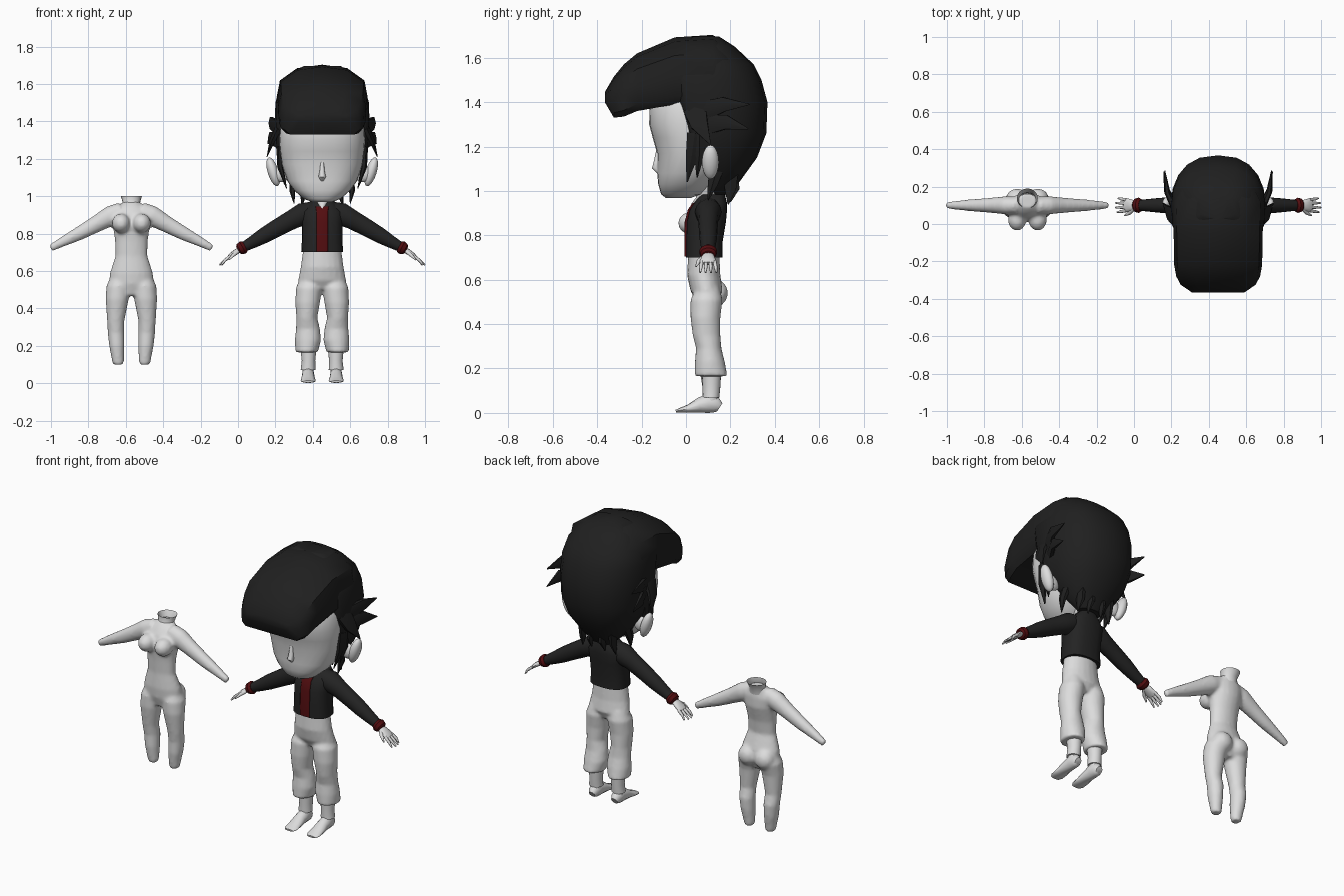
import bpy, bmesh, math
from mathutils import Vector, Matrix

def material(name, c):
    m = bpy.data.materials.new(name)
    m.diffuse_color = (*c, 1)
    return m

GREY = material("pale grey", (0.72, 0.72, 0.72))
HAIR = material("hair black", (0.014, 0.014, 0.014))
CLOTH = material("jacket black", (0.017, 0.017, 0.017))
RED = material("dark red", (0.085, 0.004, 0.005))
CX, MX = 0.45, -0.57          # centre lines of figure and mannequin

def loft(bm, rings, caps=True):
    vs = [[bm.verts.new(p) for p in r] for r in rings]
    n = len(vs[0])
    for a, b in zip(vs, vs[1:]):
        for i in range(n):
            j = (i + 1) % n
            bm.faces.new((a[i], a[j], b[j], b[i]))
    if caps:
        bm.faces.new(vs[0][::-1])
        bm.faces.new(vs[-1])

def rings_z(rows, cx, p=1.0, n=20):
    """rows of (z, y front, y back, half width, x offset); p < 1 is boxier"""
    out = []
    for row in rows:
        z, yf, yb, w = row[:4]
        ox = row[4] if len(row) > 4 else 0
        ring = []
        for i in range(n):
            a = 2 * math.pi * i / n
            c, s = math.cos(a), math.sin(a)
            ring.append((cx + ox + w * math.copysign(abs(c) ** p, c),
                         (yf + yb) / 2 + (yb - yf) / 2 * math.copysign(abs(s) ** p, s), z))
        out.append(ring)
    return out

def tube(bm, rows, ref=(0, 1, 0), n=10, caps=True):
    """rows of (point, radius along ref, other radius)"""
    pts = [Vector(r[0]) for r in rows]
    rings = []
    for i, (_, ru, rv) in enumerate(rows):
        d = (pts[min(i + 1, len(pts) - 1)] - pts[max(i - 1, 0)]).normalized()
        u = Vector(ref)
        u = (u - d * u.dot(d)).normalized()
        v = d.cross(u)
        rings.append([pts[i] + u * ru * math.cos(2 * math.pi * k / n)
                      + v * rv * math.sin(2 * math.pi * k / n) for k in range(n)])
    loft(bm, rings, caps)

def ball(bm, centre, radii, tilt=0):
    m = Matrix.Translation(centre) @ Matrix.Rotation(tilt, 4, 'Y') @ Matrix.Diagonal((*radii, 1))
    bmesh.ops.create_uvsphere(bm, u_segments=14, v_segments=10, radius=1, matrix=m)

def finish(bm, name, mat, angle=50, voxel=0, smooth=5):
    bmesh.ops.recalc_face_normals(bm, faces=bm.faces)
    me = bpy.data.meshes.new(name)
    bm.to_mesh(me)
    bm.free()
    me.materials.append(mat)
    ob = bpy.data.objects.new(name, me)
    bpy.context.collection.objects.link(ob)
    if voxel:
        r = ob.modifiers.new("blend", 'REMESH')
        r.mode, r.voxel_size, r.use_smooth_shade = 'VOXEL', voxel, True
        s = ob.modifiers.new("soften", 'SMOOTH')
        s.factor, s.iterations = 0.5, smooth
        return ob
    bpy.ops.object.select_all(action='DESELECT')
    ob.select_set(True)
    bpy.context.view_layer.objects.active = ob
    bpy.ops.object.shade_smooth_by_angle(angle=math.radians(angle))
    return ob

# ---------- mannequin body ----------
bm = bmesh.new()
loft(bm, rings_z([(0.47, 0.05, 0.14, 0.08), (0.53, 0.03, 0.165, 0.122), (0.59, 0.025, 0.16, 0.115),
                  (0.68, 0.03, 0.13, 0.086), (0.76, 0.025, 0.14, 0.088), (0.85, 0.015, 0.165, 0.1),
                  (0.91, 0.035, 0.165, 0.105), (0.945, 0.06, 0.16, 0.07), (0.97, 0.085, 0.165, 0.045)], MX))
for s in (1, -1):
    loft(bm, rings_z([(0.1, 0.075, 0.13, 0.03, s * .07), (0.2, 0.06, 0.15, 0.041, s * .078),
                      (0.27, 0.06, 0.155, 0.045, s * .082), (0.33, 0.05, 0.14, 0.046, s * .084),
                      (0.45, 0.03, 0.15, 0.062, s * .076), (0.52, 0.03, 0.17, 0.064, s * .07),
                      (0.57, 0.05, 0.15, 0.05, s * .06)], MX))
    tube(bm, [((MX + s * x, 0.1, z), r, r * 1.1) for x, z, r in
              ((0.05, 0.92, .045), (0.11, 0.895, .05), (0.18, 0.855, .042), (0.28, 0.80, .034),
               (0.36, 0.76, .026), (0.432, 0.722, .018))], n=14)
    ball(bm, (MX + s * 0.055, 0.025, 0.855), (0.05, 0.062, 0.052))
    ball(bm, (MX + s * 0.055, 0.135, 0.54), (0.06, 0.055, 0.06))
finish(bm, "mannequin_body", GREY, voxel=0.01)

bm = bmesh.new()                                   # open, flared neck
loft(bm, rings_z([(0.93, 0.065, 0.165, 0.055), (0.965, 0.085, 0.17, 0.046), (1.0, 0.085, 0.19, 0.056)], MX), False)
finish(bm, "mannequin_neck", GREY)

# ---------- trousers ----------
bm = bmesh.new()
loft(bm, rings_z([(0.5, 0.05, 0.14, 0.09), (0.55, 0.02, 0.165, 0.128), (0.62, 0.005, 0.155, 0.115),
                  (0.73, 0.01, 0.15, 0.1)], CX))
for s in (1, -1):
    loft(bm, rings_z([(0.165, 0.04, 0.187, 0.06, s * .083), (0.23, 0.04, 0.175, 0.07, s * .076),
                      (0.29, 0.045, 0.16, 0.064, s * .076), (0.35, 0.03, 0.155, 0.056, s * .082),
                      (0.43, 0.02, 0.155, 0.066, s * .078), (0.51, 0.02, 0.165, 0.07, s * .07),
                      (0.57, 0.05, 0.15, 0.055, s * .06)], CX))
finish(bm, "trousers", GREY, voxel=0.009, smooth=3)

for s in (1, -1):
    side = "left" if s > 0 else "right"
    # ---------- lower trouser cuffs and feet ----------
    bm = bmesh.new()
    loft(bm, rings_z([(0.07, 0.075, 0.15, 0.04, s * .075), (0.12, 0.075, 0.155, 0.036, s * .073),
                      (0.21, 0.07, 0.16, 0.045, s * .073)], CX))
    finish(bm, side + "_ankle_cuff", GREY)
    bm = bmesh.new()
    x = CX + s * 0.075
    tube(bm, [((x, y, z), w, h) for y, z, w, h in
              ((.152, .025, .02, .022), (.135, .036, .031, .036), (.1, .044, .033, .044), (.06, .034, .034, .034),
               (.01, .019, .039, .018), (-.025, .012, .04, .011), (-.046, .008, .028, .006))], ref=(1, 0, 0), n=12)
    loft(bm, rings_z([(0.03, 0.08, 0.145, 0.03), (0.1, 0.085, 0.145, 0.029)], x))
    finish(bm, side + "_foot", GREY)
    # ---------- sleeve, cuff, hand ----------
    P = lambda x, y, z: (CX + s * x, y, z)
    bm = bmesh.new()
    tube(bm, [(P(x, 0.1, z), r, q) for x, z, r, q in
              ((.04, .93, .05, .045), (.1, .905, .06, .062), (.16, .875, .046, .053), (.25, .825, .042, .047),
               (.31, .79, .04, .043), (.37, .755, .034, .034), (.425, .725, .028, .026))], n=14)
    finish(bm, side + "_sleeve", CLOTH)
    bm = bmesh.new()
    tube(bm, [(P(.412, .1, .732), .032, .03), (P(.425, .1, .725), .041, .037), (P(.443, .1, .716), .036, .031),
              (P(.45, .1, .712), .025, .02)], n=14)
    finish(bm, side + "_wrist_cuff", RED, 30)
    bm = bmesh.new()
    tube(bm, [(P(.43, .1, .72), .02, .014), (P(.46, .1, .702), .03, .015), (P(.485, .1, .685), .037, .013),
              (P(.5, .1, .673), .033, .009)], n=12)
    for k, tip in enumerate((.54, .55, .548, .535)):
        y = 0.071 + k * 0.0195
        tube(bm, [(P(.49, y, .68), .0085, .009), (P(.52, y * 1.15 - .015, .657), .008, .008),
                  (P(tip, y * 1.25 - .025, .632), .004, .004)], n=8)
    tube(bm, [(P(.45, .085, .705), .011, .011), (P(.475, .058, .685), .01, .01), (P(.5, .045, .66), .004, .004)],
         ref=(0, 0, 1), n=8)
    finish(bm, side + "_hand", GREY)

# ---------- jacket and shirt ----------
bm = bmesh.new()
loft(bm, rings_z([(0.7, 0.0, 0.165, 0.112), (0.77, 0.0, 0.165, 0.108), (0.86, 0.002, 0.18, 0.108),
                  (0.915, 0.015, 0.185, 0.112), (0.945, 0.035, 0.185, 0.09), (0.985, 0.065, 0.175, 0.055)], CX, 0.75))
finish(bm, "jacket", CLOTH)
bm = bmesh.new()
loft(bm, rings_z([(0.705, -0.007, 0.03, 0.031), (0.86, -0.006, 0.03, 0.031), (0.915, 0.008, 0.05, 0.031),
                  (0.945, 0.029, 0.06, 0.036)], CX, 0.3, 16))
finish(bm, "shirt_front", RED)
bm = bmesh.new()
loft(bm, rings_z([(0.915, 0.012, 0.05, 0.004), (0.945, 0.026, 0.13, 0.022), (0.97, 0.045, 0.15, 0.046),
                  (1.06, 0.05, 0.15, 0.05)], CX))
finish(bm, "neck", GREY)

# ---------- head, nose, ears ----------
bm = bmesh.new()
loft(bm, rings_z([(0.968, -0.09, 0.02, 0.05), (0.985, -0.112, 0.07, 0.098), (1.03, -0.125, 0.11, 0.15),
                  (1.08, -0.13, 0.15, 0.186), (1.17, -0.13, 0.19, 0.217), (1.24, -0.15, 0.2, 0.226),
                  (1.3, -0.166, 0.2, 0.23), (1.38, -0.164, 0.2, 0.225), (1.46, -0.13, 0.2, 0.2)], CX, 0.85, 28))
finish(bm, "head", GREY, 70)
bm = bmesh.new()
tube(bm, [((CX, -.125, 1.19), .008, .008), ((CX, -.133, 1.13), .014, .013), ((CX, -.137, 1.105), .02, .017),
          ((CX, -.125, 1.085), .01, .008)], ref=(1, 0, 0))
finish(bm, "nose", GREY)
for s in (1, -1):
    bm = bmesh.new()
    ball(bm, (CX + s * 0.262, 0.11, 1.13), (0.03, 0.038, 0.08), s * 0.3)
    ball(bm, (CX + s * 0.22, 0.1, 1.12), (0.05, 0.025, 0.045))
    finish(bm, "ear", GREY)

# ---------- hair: back cap with a flat front edge ----------
bm = bmesh.new()
rings = []
for z, yf, yb, w in ((0.985, .13, .2, .07), (1.06, .1, .255, .15), (1.15, .05, .32, .215), (1.26, .0, .362, .247),
                     (1.4, -.04, .367, .253), (1.5, -.06, .34, .25), (1.57, -.06, .305, .23),
                     (1.65, -.02, .22, .17), (1.695, .03, .15, .1)):
    yc, ring = max(0.11, yf + 0.03), []
    for i in range(20):
        c, t = math.cos(math.pi * i / 10), math.sin(math.pi * i / 10)
        y = yc + (yb - yc) * t if t >= 0 else yc - (yc - yf) * abs(t) ** 0.3
        x = w * math.copysign(abs(c) ** (0.8 if t >= 0 else 0.4), c)
        ring.append((CX + x, y, z))
    rings.append(ring)
loft(bm, rings)
finish(bm, "hair_back", HAIR, 40)

# ---------- hair: overhanging quiff ----------
half = ((0, 1), (.55, .94), (.93, .73), (1, .45), (.98, .12), (.86, 0))
bm = bmesh.new()
rings = []
for y, zb, zt, w in ((-.366, 1.40, 1.445, .14), (-.325, 1.33, 1.515, .2), (-.28, 1.335, 1.57, .224),
                     (-.22, 1.36, 1.62, .235), (-.05, 1.39, 1.692, .238), (.12, 1.39, 1.703, .243),
                     (.2, 1.42, 1.652, .2), (.27, 1.44, 1.58, .1)):
    full = list(half) + [(0, 0)] + [(-a, b) for a, b in half[:0:-1]]
    rings.append([(CX + a * w, y, zb + b * (zt - zb)) for a, b in full])
loft(bm, rings)
finish(bm, "hair_quiff", HAIR, 40)

# ---------- hair: side tufts, sideburns, nape spikes ----------
tufts = (((.23, .08, 1.36), (.272, .17, 1.39), (.285, .285, 1.39), .05),
         ((.23, .1, 1.3), (.275, .18, 1.31), (.29, .28, 1.28), .05),
         ((.23, .04, 1.37), (.265, .06, 1.3), (.295, .11, 1.21), .06),
         ((.225, .04, 1.26), (.222, .025, 1.15), (.19, .005, 1.04), .04),
         ((.225, .06, 1.26), (.224, .06, 1.16), (.2, .05, 1.06), .035),
         ((.15, .14, 1.1), (.16, .12, 1.03), (.15, .1, .96), .035),
         ((.1, .2, 1.08), (.1, .2, 1.01), (.11, .19, .94), .04),
         ((.03, .2, 1.08), (.04, .215, 1.01), (.045, .2, .95), .04))
for s in (1, -1):
    bm = bmesh.new()
    for a, b, c, r in tufts:
        a, b, c = (Vector((CX + s * q[0], q[1], q[2])) for q in (a, b, c))
        tube(bm, [(a, .02, r), (b, .016, r * .75), (c, .002, .003)], ref=(1, 0, 0), n=6)
    finish(bm, "hair_tufts", HAIR, 30)
